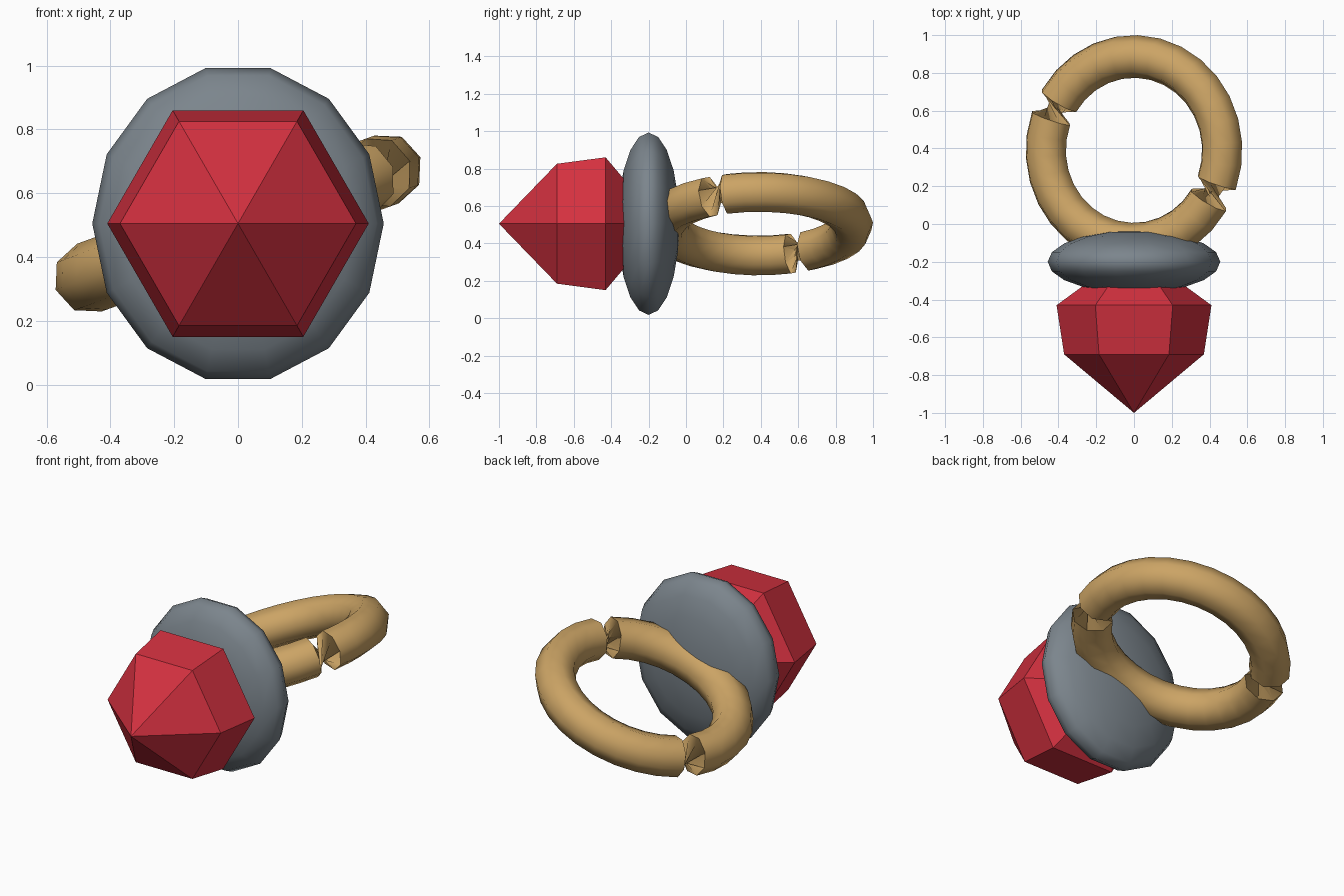
import bpy, bmesh, math
from mathutils import Matrix, Vector

if "Cube" in bpy.data.objects:
    bpy.data.objects.remove(bpy.data.objects["Cube"])


def material(name, rgb):
    m = bpy.data.materials.new(name)
    m.diffuse_color = (*rgb, 1)
    m.use_nodes = True
    m.node_tree.nodes["Principled BSDF"].inputs["Base Color"].default_value = m.diffuse_color
    return m


def make_object(name, bm, mat, smooth_angle=None):
    bmesh.ops.recalc_face_normals(bm, faces=bm.faces)
    mesh = bpy.data.meshes.new(name)
    bm.to_mesh(mesh)
    bm.free()
    mesh.materials.append(mat)
    ob = bpy.data.objects.new(name, mesh)
    bpy.context.collection.objects.link(ob)
    if smooth_angle:
        bpy.ops.object.select_all(action='DESELECT')
        ob.select_set(True)
        bpy.context.view_layer.objects.active = ob
        bpy.ops.object.shade_smooth_by_angle(angle=math.radians(smooth_angle))
    return ob


gold = material("gold", (0.60, 0.37, 0.13))
steel = material("steel grey", (0.20, 0.235, 0.265))
red = material("ruby red", (0.65, 0.03, 0.05))

# Band: tilted torus whose two halves meet in pinched, half-turn twisted joints
SIDES, STEPS, R, TUBE = 8, 30, 0.497, 0.113
bm = bmesh.new()
rings = []
for i in range(STEPS):
    a = math.radians(-20 + i * 360 / STEPS)
    ring = []
    for j in range(SIDES):
        t = 2 * math.pi * j / SIDES
        d = R + TUBE * math.cos(t)
        ring.append(bm.verts.new((d * math.cos(a), d * math.sin(a), TUBE * math.sin(t))))
    rings.append(ring)
half = STEPS // 2
for i in range(STEPS):
    here, there = rings[i], rings[(i + 1) % STEPS]
    twist = SIDES // 2 if i % half == half - 1 else 0
    for j in range(SIDES):
        k = (j + 1) % SIDES
        bm.faces.new((here[j], here[k], there[(k + twist) % SIDES], there[(j + twist) % SIDES]))
bm.transform(Matrix.Translation((0, 0.39, 0.505)) @ Matrix.Rotation(math.radians(-20), 4, 'Y'))
make_object("band", bm, gold, 60)

# Setting: flattened sphere facing forward
bm = bmesh.new()
bmesh.ops.create_uvsphere(bm, u_segments=14, v_segments=10, radius=1)
bm.transform(Matrix.Translation((0, -0.2, 0.505))
             @ Matrix.Diagonal((0.457, 0.165, 0.5, 1))
             @ Matrix.Rotation(math.pi / 2, 4, 'Z')
             @ Matrix.Rotation(math.pi / 2, 4, 'Y'))
make_object("setting", bm, steel, 60)

# Gem: two six-sided rings between a front and a buried rear point
bm = bmesh.new()
front = bm.verts.new((0, -1, 0.505))
rear = bm.verts.new((0, -0.13, 0.505))
girdles = []
for y, r in ((-0.69, 0.37), (-0.43, 0.41)):
    girdles.append([bm.verts.new((r * math.cos(k * math.pi / 3), y,
                                  0.505 + r * math.sin(k * math.pi / 3))) for k in range(6)])
crown, base = girdles
for k in range(6):
    n = (k + 1) % 6
    bm.faces.new((front, crown[k], crown[n]))
    bm.faces.new((crown[k], base[k], base[n], crown[n]))
    bm.faces.new((rear, base[n], base[k]))
make_object("gem", bm, red)
